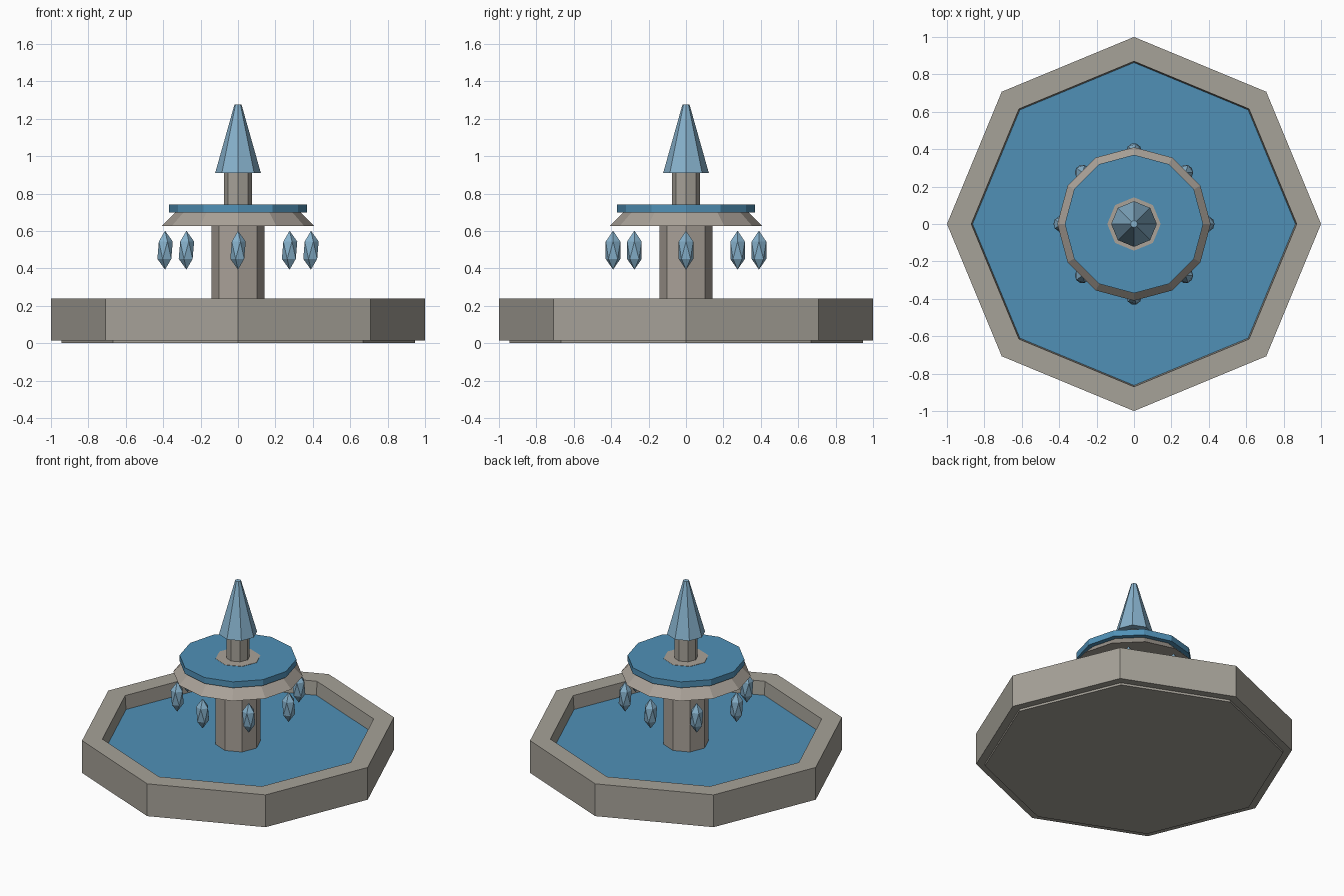
import bpy, bmesh, math

cube = bpy.data.objects.get("Cube")
if cube:
    bpy.data.objects.remove(cube, do_unlink=True)


def material(name, rgb):
    m = bpy.data.materials.new(name)
    m.use_nodes = True
    m.diffuse_color = (*rgb, 1)
    m.node_tree.nodes["Principled BSDF"].inputs["Base Color"].default_value = (*rgb, 1)
    return m


stone = material("grey stone", (0.38, 0.36, 0.315))
warm_stone = material("warm stone", (0.40, 0.36, 0.315))
water = material("blue water", (0.08, 0.28, 0.47))
crystal = material("pale blue crystal", (0.24, 0.44, 0.60))


def add_object(name, bm, mat):
    bmesh.ops.recalc_face_normals(bm, faces=bm.faces)
    mesh = bpy.data.meshes.new(name)
    bm.to_mesh(mesh)
    bm.free()
    mesh.materials.append(mat)
    ob = bpy.data.objects.new(name, mesh)
    bpy.context.collection.objects.link(ob)
    return ob


def turned(name, profile, sides, mat):
    """Faceted solid through (radius, height) rings, with flat end caps."""
    bm = bmesh.new()
    rings = []
    for r, z in profile:
        angles = [2 * math.pi * i / sides for i in range(sides)]
        rings.append([bm.verts.new((r * math.cos(a), r * math.sin(a), z)) for a in angles])
    for low, high in zip(rings, rings[1:]):
        for i in range(sides):
            j = (i + 1) % sides
            bm.faces.new((low[i], low[j], high[j], high[i]))
    bm.faces.new(rings[0])
    bm.faces.new(rings[-1])
    return add_object(name, bm, mat)


# Lower basin with its foot and pool
turned("basin_foot", [(0.945, 0), (0.945, 0.04)], 8, stone)
turned("basin", [(1, 0.015), (1, 0.24), (0.87, 0.24), (0.86, 0.10)], 8, stone)
turned("pool_water", [(0.861, 0.11), (0.863, 0.145)], 8, water)

# Central column and upper tier
turned("column", [(0.143, 0.10), (0.143, 0.742)], 8, warm_stone)
turned("upper_tier", [(0.41, 0.625), (0.325, 0.71)], 12, warm_stone)
turned("upper_water", [(0.37, 0.698), (0.37, 0.74)], 12, water)

# Shaft and crystal spire
turned("upper_shaft", [(0.075, 0.72), (0.075, 0.92)], 8, stone)
turned("spire", [(0.122, 0.91), (0.019, 1.275)], 8, crystal)

# Ring of hanging droplets
for i in range(8):
    a = math.pi * i / 4
    bm = bmesh.new()
    bmesh.ops.create_icosphere(bm, subdivisions=1, radius=1)
    bmesh.ops.scale(bm, vec=(0.046, 0.046, 0.104), verts=bm.verts)
    drop = add_object(f"droplet_{i + 1}", bm, crystal)
    drop.location = (0.39 * math.cos(a), 0.39 * math.sin(a), 0.497)
